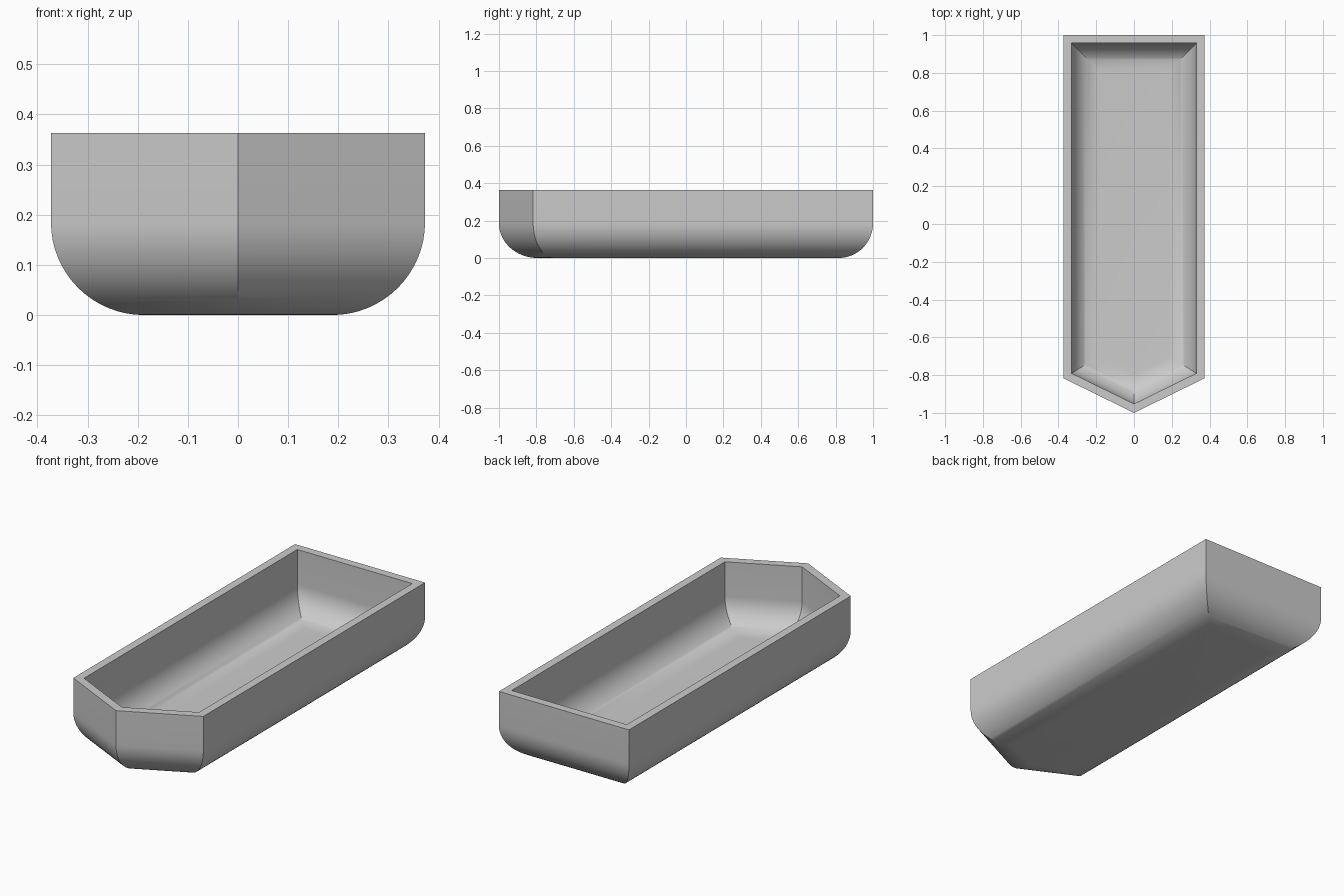
import bpy, bmesh, math
from mathutils import Vector

cube = bpy.data.objects.get("Cube")
if cube:
    bpy.data.objects.remove(cube, do_unlink=True)

HALF_W, SHOULDER, HEIGHT = 0.373, -0.817, 0.363
WALL, RADIUS, STEPS = 0.043, 0.185, 16

grey = bpy.data.materials.new("plain_grey")
grey.use_nodes = True
colour = (0.6, 0.6, 0.6, 1)
grey.diffuse_color = colour
grey.node_tree.nodes["Principled BSDF"].inputs["Base Color"].default_value = colour

# Plan outline, counter-clockwise: square stern and pointed bow
outline = [Vector(p) for p in ((0, -1), (HALF_W, SHOULDER), (HALF_W, 1),
                               (-HALF_W, 1), (-HALF_W, SHOULDER))]


def inset(points, distance):
    """Move every side inward by the same distance, with mitred corners."""
    result = []
    for i, p in enumerate(points):
        a = (p - points[i - 1]).normalized()
        b = (points[(i + 1) % len(points)] - p).normalized()
        na, nb = Vector((-a.y, a.x)), Vector((-b.y, b.x))
        result.append(p + (na + nb) * distance / (1 + na.dot(nb)))
    return result


def fillet(radius, offset):
    """Inset and height pairs along a quarter round, from wall to floor."""
    angles = [math.pi / 2 * i / STEPS for i in range(STEPS + 1)]
    return [(offset + radius * (1 - math.cos(t)), offset + radius * (1 - math.sin(t)))
            for t in angles]


# Section from the outer floor, up over the rim, and down to the inner floor
section = fillet(RADIUS, 0)[::-1] + [(0, HEIGHT), (WALL, HEIGHT)]
section += fillet(RADIUS - WALL, WALL)

bm = bmesh.new()
rings = [[bm.verts.new((p.x, p.y, z)) for p in inset(outline, d)] for d, z in section]
for low, high in zip(rings, rings[1:]):
    for i in range(len(outline)):
        j = (i + 1) % len(outline)
        bm.faces.new((low[i], low[j], high[j], high[i]))
bm.faces.new(rings[0][::-1])
bm.faces.new(rings[-1])
bmesh.ops.recalc_face_normals(bm, faces=bm.faces)

mesh = bpy.data.meshes.new("tray_hull")
bm.to_mesh(mesh)
bm.free()
mesh.materials.append(grey)
hull = bpy.data.objects.new("tray_hull", mesh)
bpy.context.collection.objects.link(hull)

# Smooth fillets with crisp corners and rim
bpy.ops.object.select_all(action="DESELECT")
hull.select_set(True)
bpy.context.view_layer.objects.active = hull
bpy.ops.object.shade_smooth_by_angle(angle=math.radians(30))
